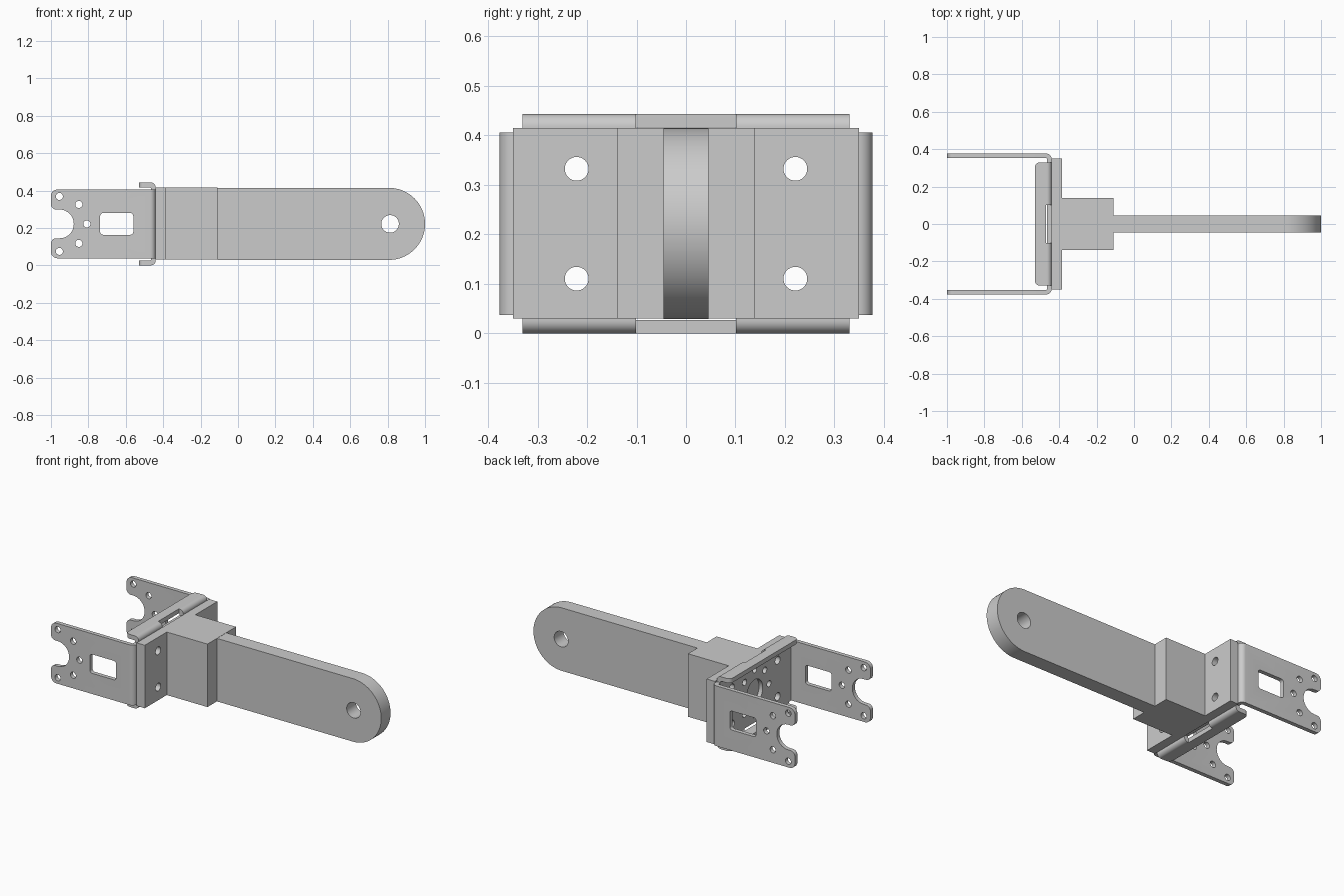
import bpy, bmesh, math
from mathutils import Vector

if "Cube" in bpy.data.objects:
    bpy.data.objects.remove(bpy.data.objects["Cube"], do_unlink=True)

grey = bpy.data.materials.new("plain grey")
grey.use_nodes = True
grey.diffuse_color = (0.6, 0.6, 0.6, 1)
grey.node_tree.nodes["Principled BSDF"].inputs["Base Color"].default_value = (0.6, 0.6, 0.6, 1)

ZC = 0.2215          # mid height
FACE = -0.44         # where the arm meets the bracket
MAP = {"X": lambda a, b, h: (h, a, b),
       "Y": lambda a, b, h: (a, h, b),
       "Z": lambda a, b, h: (a, b, h)}


def fillet(corners, steps=8):
    """Closed outline from (a, b, radius) corners, rounded where radius > 0."""
    out = []
    for i, (a, b, r) in enumerate(corners):
        p = Vector((a, b))
        if r == 0:
            out.append(p)
            continue
        u = (Vector(corners[i - 1][:2]) - p).normalized()
        v = (Vector(corners[(i + 1) % len(corners)][:2]) - p).normalized()
        half = u.angle(v) / 2
        centre = p + (u + v).normalized() * r / math.sin(half)
        start = p + u * r / math.tan(half) - centre
        end = p + v * r / math.tan(half) - centre
        sweep = math.atan2(start.x * end.y - start.y * end.x, start.dot(end))
        for k in range(steps + 1):
            t = sweep * k / steps
            c, s = math.cos(t), math.sin(t)
            out.append(centre + Vector((c * start.x - s * start.y, s * start.x + c * start.y)))
    return out


def rect(a0, a1, b0, b1, r=0):
    return fillet([(a0, b0, r), (a1, b0, r), (a1, b1, r), (a0, b1, r)])


def circle(a, b, r, n=32):
    return [Vector((a + r * math.cos(math.tau * k / n), b + r * math.sin(math.tau * k / n)))
            for k in range(n)]


def extrude(name, axis, lo, hi, *outlines):
    bm = bmesh.new()
    for pts in outlines:
        ends = [[bm.verts.new(MAP[axis](p.x, p.y, h)) for p in pts] for h in (lo, hi)]
        for ring in ends:
            bm.faces.new(ring)
        for i in range(len(pts)):
            bm.faces.new((ends[0][i - 1], ends[0][i], ends[1][i], ends[1][i - 1]))
    bmesh.ops.recalc_face_normals(bm, faces=bm.faces)
    mesh = bpy.data.meshes.new(name)
    bm.to_mesh(mesh)
    bm.free()
    mesh.materials.append(grey)
    ob = bpy.data.objects.new(name, mesh)
    bpy.context.collection.objects.link(ob)
    return ob


def select(ob):
    bpy.ops.object.select_all(action="DESELECT")
    ob.select_set(True)
    bpy.context.view_layer.objects.active = ob


def boolean(ob, cutter, operation="DIFFERENCE"):
    cutter.hide_render = True
    mod = ob.modifiers.new("cut", "BOOLEAN")
    mod.operation, mod.solver, mod.object = operation, "EXACT", cutter
    select(ob)
    bpy.ops.object.modifier_apply(modifier=mod.name)
    bpy.data.objects.remove(cutter, do_unlink=True)


def finish(ob):
    select(ob)
    bpy.ops.object.shade_smooth_by_angle(angle=math.radians(30))


bolts = [circle(sy * 0.221, ZC + sz * 0.111, 0.024) for sy in (-1, 1) for sz in (-1, 1)]

# Stepped mounting block behind the bracket
half = [(FACE, 0.35), (-0.385, 0.35), (-0.385, 0.138), (-0.11, 0.138)]
outline = [Vector(p) for p in half] + [Vector((x, -y)) for x, y in reversed(half)]
block = extrude("mounting_block", "Z", 0.03, 0.415, outline)
boolean(block, extrude("bolt_cutter", "X", -0.6, -0.3, *bolts))
finish(block)

# Long arm with a round end and a pivot hole
R = 0.1925
tip = [Vector((1 - R + R * math.cos(t), ZC + R * math.sin(t)))
       for t in (math.pi * (k / 48 - 0.5) for k in range(49))]
arm = extrude("arm", "Y", -0.045, 0.045,
              [Vector((-0.11, ZC + R)), Vector((-0.11, ZC - R))] + tip)
boolean(arm, extrude("pivot_cutter", "Y", -1, 1, circle(0.813, ZC, 0.047, 48)))
finish(arm)

# Bent sheet bracket: back plate with two ears
T, W, IN = 0.025, 0.377, 0.005
bracket = extrude("bracket", "Z", -0.1, 0.6, fillet([
    (-1, -W, 0), (FACE, -W, T + IN), (FACE, W, T + IN), (-1, W, 0),
    (-1, W - T, 0), (FACE - T, W - T, IN), (FACE - T, T - W, IN), (-1, T - W, 0)]))

# Ear outline with rounded corners and a round-bottomed notch
H, N = 0.184, 0.077
upper = [(-0.4, H, 0), (-1, H, 0.035), (-1, N, 0.028), (-0.878, N, N - 0.001)]
side = [(x, ZC + z, r) for x, z, r in upper] + [(x, ZC - z, r) for x, z, r in reversed(upper)]
boolean(bracket, extrude("ear_outline", "Y", -1, 1, fillet(side)), "INTERSECT")

# Ear window and horn screw holes
ear_holes = [circle(-0.955 + 0.147 * math.cos(t), ZC + 0.147 * math.sin(t), 0.019, 24)
             for t in (math.pi / 4 * k for k in range(-2, 3))]
window = rect(-0.737, -0.56, ZC - 0.058, ZC + 0.058, 0.016)
boolean(bracket, extrude("ear_cutter", "Y", -1, 1, window, *ear_holes))

# Back plate holes: bolts, centre hole and a ring of screws
ring = [circle(0.138 * math.cos(t), ZC + 0.138 * math.sin(t), 0.019, 24)
        for t in (math.pi / 4 * k for k in range(8))]
boolean(bracket, extrude("plate_cutter", "X", -0.6, -0.3, circle(0, ZC, 0.077), *bolts, *ring))
finish(bracket)

# Bent lips along the top and bottom of the plate, with a relief slot in each bend
for name, s in (("top_lip", 1), ("bottom_lip", -1)):
    profile = [(FACE, H, 0), (FACE, ZC, 0.026), (-0.53, ZC, 0), (-0.53, ZC - 0.027, 0),
               (FACE - T, ZC - 0.027, IN), (FACE - T, H, 0)]
    lip = extrude(name, "Y", -0.5, 0.5, fillet([(x, ZC + s * z, r) for x, z, r in profile]))
    plan = [(-0.4, -0.33, 0), (-0.4, 0.33, 0), (-0.53, 0.33, 0.028), (-0.53, -0.33, 0.028)]
    boolean(lip, extrude("lip_outline", "Z", -1, 1, fillet(plan)), "INTERSECT")
    boolean(lip, extrude("slot_cutter", "Z", -1, 1, rect(-0.47, -0.4, -0.101, 0.101)))
    finish(lip)
